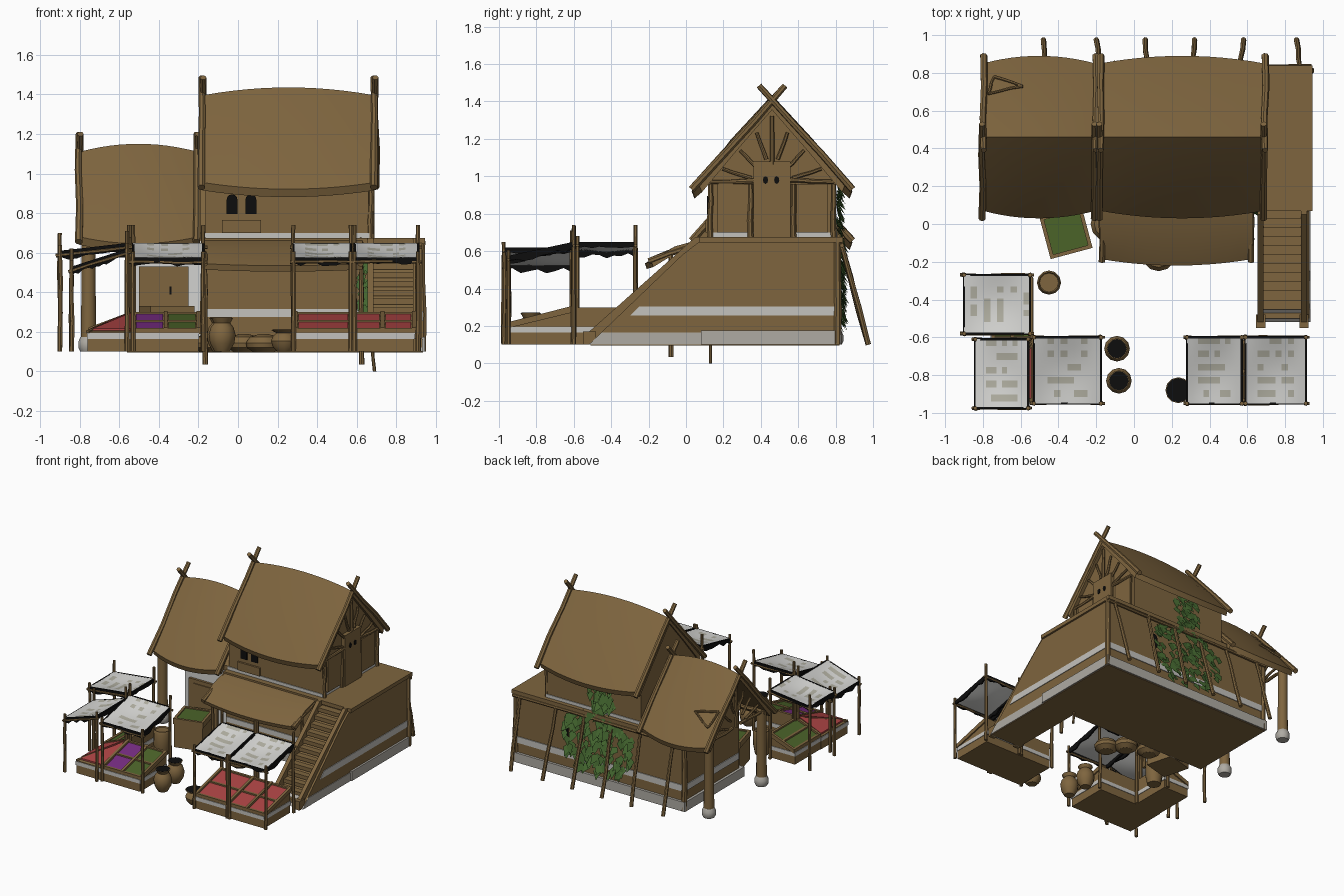
import bpy, bmesh, math, random
from mathutils import Vector, Matrix

if "Cube" in bpy.data.objects:
    bpy.data.objects.remove(bpy.data.objects["Cube"])
random.seed(4)

def mat(name, r, g, b):
    m = bpy.data.materials.new(name)
    m.diffuse_color = (r, g, b, 1)
    m.use_nodes = True
    m.node_tree.nodes["Principled BSDF"].inputs["Base Color"].default_value = m.diffuse_color
    return m

BROWN = mat("timber_brown", .21, .13, .049)
GREY = mat("stone_grey", .43, .41, .37)
LIME = mat("limewash_band", .55, .54, .51)
WHITE = mat("canvas_white", .65, .65, .63)
STAIN = mat("canvas_stain", .43, .42, .35)
BLACK = mat("soot_black", .004, .004, .004)
RED = mat("produce_red", .40, .055, .055)
PURPLE = mat("produce_purple", .18, .025, .22)
GREEN = mat("produce_green", .07, .125, .022)
LEAF = mat("leaf_green", .06, .14, .03)

def finish(name, bm, m, smooth=True):
    bmesh.ops.recalc_face_normals(bm, faces=bm.faces)
    me = bpy.data.meshes.new(name)
    bm.to_mesh(me)
    bm.free()
    me.materials.append(m)
    if smooth:
        me.polygons.foreach_set("use_smooth", [True] * len(me.polygons))
        me.set_sharp_from_angle(angle=math.radians(35))
    ob = bpy.data.objects.new(name, me)
    bpy.context.collection.objects.link(ob)
    return ob

def loft(name, rings, m):
    """Skin a list of closed rings and cap both ends."""
    bm = bmesh.new()
    vs = [[bm.verts.new(p) for p in r] for r in rings]
    n = len(rings[0])
    for a, b in zip(vs, vs[1:]):
        for i in range(n):
            bm.faces.new((a[i], a[(i + 1) % n], b[(i + 1) % n], b[i]))
    bm.faces.new(vs[0])
    bm.faces.new(vs[-1])
    return finish(name, bm, m)

def box(name, x0, x1, y0, y1, z0, z1, m=BROWN):
    return loft(name, [[(x0, y0, z), (x1, y0, z), (x1, y1, z), (x0, y1, z)] for z in (z0, z1)], m)

def prism(name, x0, x1, yz, m=BROWN):
    return loft(name, [[(x, y, z) for y, z in yz] for x in (x0, x1)], m)

def pole(name, a, b, r=.014, m=BROWN, wob=.005, sides=7):
    a, b = Vector(a), Vector(b)
    q = (b - a).to_track_quat('Z', 'Y')
    rings = []
    for k in range(4):
        c = a.lerp(b, k / 3)
        if k in (1, 2):
            c += Vector([random.uniform(-wob, wob) for _ in range(3)])
        rr = r * (1 - .06 * k)
        rings.append([c + q @ Vector((rr * math.cos(t), rr * math.sin(t), 0))
                      for t in (i * math.tau / sides for i in range(sides))])
    return loft(name, rings, m)

def lathe(name, x, y, prof, m=BROWN, n=12):
    return loft(name, [[(x + r * math.cos(t), y + r * math.sin(t), z)
                        for t in (i * math.tau / n for i in range(n))] for r, z in prof], m)

# ---- lower storey, base and deck
box("lower_hall", -.17, .93, .09, .81, .12, .65)
box("wing_room", -.55, -.16, .12, .81, .12, .70)
box("stone_base", -.57, .945, .08, .83, .10, .175, GREY)
box("floor_underside", -.56, .935, .09, .82, .095, .10)
box("deck", -.18, .945, .07, .84, .645, .675)
box("side_wall_band", .93, .935, .1, .8, .255, .305, LIME)
box("front_wall_band", -.16, .66, .084, .09, .275, .315, LIME)
box("back_wall_band", -.55, .93, .81, .816, .25, .30, LIME)
box("wing_side_band", -.556, -.55, .13, .80, .25, .30, LIME)
box("wing_plaster", -.545, -.18, .114, .12, .18, .66, WHITE)
for i, x in enumerate((-.55, .93)):
    pole(f"back_corner_post_{i}", (x, .81, .1), (x, .81, .66), .022)
# wing door
box("wing_door_frame", -.50, -.25, .095, .116, .12, .53)
box("wing_door", -.455, -.28, .088, .10, .14, .50)
box("wing_door_handle", -.345, -.335, .084, .09, .39, .43, BLACK)

# ---- stair
prism("stair_body", .67, .90, [(-.50, .10), (.04, .60), (.10, .60), (.10, .10)])
prism("stair_base", .665, .935, [(-.52, .10), (-.45, .165), (.10, .165), (.10, .10)], GREY)
box("stair_underside", .67, .93, -.51, .09, .095, .10)
for i in range(12):
    y, z = -.50 + i * .048, .145 + i * .0445
    box(f"stair_step_{i}", .68, .89, y, y + .055, z - .03, z)
for i, x in enumerate((.655, .885)):
    prism(f"stair_stringer_{i}", x, x + .03, [(-.55, .10), (-.54, .15), (.05, .675), (.10, .675), (.10, .10)])
    box(f"stair_newel_{i}", x - .01, x + .04, -.55, -.48, .10, .17)
prism("stair_side_wall", .90, .93, [(-.50, .12), (-.02, .58), (.07, .65), (.10, .65), (.10, .12)])
prism("stair_side_band", .93, .935, [(-.30, .255), (-.25, .305), (.10, .305), (.10, .255)], LIME)

# ---- upper storey with gable
prism("upper_hall", -.165, .66, [(.12, .66), (.80, .66), (.80, .985), (.46, 1.375), (.12, .985)])
box("upper_skirting", -.17, .665, .114, .806, .675, .70, LIME)
box("gable_door", .66, .69, .36, .56, .675, 1.08)
for i, y in enumerate((.425, .485)):
    lathe(f"gable_peephole_{i}", 0, 0, [(.014, 0), (.014, .006)], BLACK, 8).matrix_world = \
        Matrix.Translation((.688, y, .98)) @ Matrix.Rotation(math.pi / 2, 4, 'Y') @ Matrix.Diagonal((1.5, 1, 1, 1))
for i, y in enumerate((.165, .59)):
    box(f"gable_panel_{i}", .66, .675, y, y + .17, .70, .96)
for i, y in enumerate((.13, .345, .575, .79)):
    pole(f"gable_post_{i}", (.67, y, .67), (.67, y, .96), .016)

def truss(tag, x, z0, rise, ys):
    # tie beam, king post and fanned struts, mirrored about the ridge line
    pole(f"{tag}_king_post", (x, .46, z0), (x, .46, z0 + rise * .95), .014)
    for s in (-1, 1):
        pole(f"{tag}_tie_{s}", (x, .46 + s * .05, z0 + .01), (x, .46 + s * ys, z0), .014)
        for k, t in enumerate((.25, .52, .8)):
            pole(f"{tag}_strut_{s}_{k}", (x, .46 + s * (.03 + .04 * k), z0 + .02 + .05 * (2 - k)),
                 (x, .46 + s * ys * t, z0 + rise * (1 - t) * .95), .011)
truss("main_gable", .675, .97, .37, .33)
truss("wing_gable", -.765, .69, .36, .34)
prism("wing_gable_wall", -.55, -.165, [(.12, .66), (.80, .66), (.80, .70), (.46, 1.09), (.12, .70)])

def arch_window(name, x, y, z, w, h):
    pts = [(x - w / 2, z), (x + w / 2, z)] + [
        (x + w / 2 * math.cos(t), z + h - w / 2 + w / 2 * math.sin(t)) for t in (k * math.pi / 6 for k in range(7))]
    loft(name, [[(px, yy, pz) for px, pz in pts] for yy in (y, y + .008)], BLACK)
arch_window("front_window_left", -.03, .112, .795, .055, .10)
arch_window("front_window_right", .065, .112, .795, .055, .10)
arch_window("back_window", .49, .811, .42, .05, .10)
box("window_box", -.08, .115, .105, .12, .70, .765)

# ---- thatched roofs: one cross-section swept along x, swelling in the middle
def roof(name, x0, x1, ridge, eave, n=12, t=.04):
    rings = []
    for i in range(n + 1):
        u = 2 * i / n - 1
        b = .04 * (1 - u * u)
        y0, ze, zr = .07 - b, eave - b * .85, ridge + b
        ym, zm = (y0 + .46) / 2 - .006, (ze + zr) / 2 + .006 + b * .3
        half = [(y0, ze), (ym, zm), (.46, zr)]
        out = half + [(.92 - y, z) for y, z in half[1::-1]]
        inn = [(y + (.015 if y < .45 else -.015 if y > .47 else 0), z - t) for y, z in out[::-1]]
        rings.append([(x0 + (x1 - x0) * i / n, y, z) for y, z in out + inn])
    loft(name, rings, BROWN)
    for k, x in enumerate((x0, x1)):
        for s in (-1, 1):
            pole(f"{name}_crossed_pole_{k}_{s}", (x + s * .004, .46 + s * .43, eave - .025),
                 (x + s * .004, .46 - s * .07, ridge + .09), .02)
roof("main_roof", -.18, .69, 1.395, .955)
roof("wing_roof", -.80, -.205, 1.11, .68)
pts = [(-.77, .69, .90), (-.74, .78, .80), (-.59, .73, .87)]
for i in range(3):
    pole(f"roof_stick_{i}", pts[i], pts[(i + 1) % 3], .009)

# wing porch pillars
for i, y in enumerate((.13, .79)):
    lathe(f"porch_pillar_{i}", -.755, y, [(.04, .13), (.036, .4), (.036, .70)])
    lathe(f"porch_pillar_base_{i}", -.755, y, [(.042, .10), (.052, .12), (.052, .15), (.04, .175)], GREY)
    pole(f"porch_beam_{i}", (-.79, y, .685), (-.53, y, .685), .018)

# ---- front awning
rings = []
for i in range(11):
    u = i / 5 - 1
    b = .035 * (1 - u * u)
    rings.append([(.225 + .405 * u, y, z) for y, z in (
        (-.185 - b, .545 - b * .3), (-.06, .625), (.10, .67), (.10, .63), (-.06, .585), (-.175 - b, .515 - b * .3))])
loft("awning_roof", rings, BROWN)
for i, x in enumerate((-.17, .62)):
    pole(f"awning_rafter_{i}", (x, -.20, .545), (x, .12, .665), .017)
    pole(f"awning_post_{i}", (x + .005, -.08, .035), (x, -.08, .60), .014)
pole("crooked_root", (.69, .13, 0), (.67, .12, .25), .009)

# ---- leaning poles and top rail at the back
for i, x in enumerate((-.48, -.20, .06, .32, .58, .86)):
    pole(f"leaning_pole_{i}", (x, .975, .10), (x + random.uniform(-.03, .03), .825, .66), .015)
pole("back_rail", (-.55, .835, .63), (.94, .835, .63), .014)

# ---- ivy: overlapping leaves scattered in an oval patch
def ivy(name, x0, x1, z0, z1, y, s, n, size=1):
    bm = bmesh.new()
    for _ in range(n):
        cx, cz = random.uniform(x0, x1), random.uniform(z0, z1)
        if ((cx - (x0 + x1) / 2) / (x1 - x0) * 2) ** 2 + ((cz - (z0 + z1) / 2) / (z1 - z0) * 2) ** 2 > 1.15:
            continue
        r, a = size * random.uniform(.034, .046), random.uniform(-.6, .6)
        q = Matrix.Rotation(a, 3, 'Y') @ Matrix.Rotation(s * random.uniform(.1, .5), 3, 'X')
        c = Vector((cx, y + s * random.uniform(.008, .03), cz))
        bm.faces.new([bm.verts.new(c + q @ Vector(p)) for p in
                      ((0, 0, r), (r * .8, 0, r * .3), (0, s * .008, -r * 1.2), (-r * .8, 0, r * .3))])
    finish(name, bm, LEAF, False)
ivy("back_ivy", -.10, .50, .20, .66, .815, 1, 170)
ivy("back_ivy_upper", .08, .28, .66, .95, .80, 1, 55)
ivy("front_ivy", .61, .66, .30, .56, .09, -1, 25, .7)

# ---- market stalls
def canopy(name, x0, x1, y0, y1, zf, alongx=True):
    n, rings = 10, []
    for i in range(n + 1):
        u = i / n
        top = []
        for j in range(n + 1):
            v = j / n
            sag = -.025 * math.sin(math.pi * u) * math.sin(math.pi * v)
            top.append((x0 + (x1 - x0) * u, y0 + (y1 - y0) * v, zf(u, v) + sag))
        rings.append(top + [(x, y, z - .008) for x, y, z in top[::-1]])
    ob = loft(name, rings, WHITE)
    ob.data.materials.append(STAIN)
    ob.data.materials.append(BLACK)
    for p in ob.data.polygons:
        u, v = (p.center.x - x0) / (x1 - x0), (p.center.y - y0) / (y1 - y0)
        a, b = (u, v) if alongx else (v, u)
        if abs(p.normal.z) < .5:
            p.material_index = 2
        elif p.normal.z > 0 and .2 < a < .8 and int(b * 10) % 2 and random.random() < .6:
            p.material_index = 1
    # ragged dark hem, thin poles under the edges and corner posts
    for k, (a, b) in enumerate((((0, 0), (1, 0)), ((0, 1), (1, 1)), ((0, 0), (0, 1)), ((1, 0), (1, 1)))):
        P = [Vector((x0 + (x1 - x0) * u, y0 + (y1 - y0) * v, zf(u, v))) for u, v in (a, b)]
        d = (P[1] - P[0]).normalized().cross(Vector((0, 0, 1))) * .006
        hem = []
        for i in range(9):
            p, drop = P[0].lerp(P[1], i / 8), Vector((0, 0, random.uniform(.02, .05)))
            hem.append([p + d, p - d, p - d - drop, p + d - drop])
        loft(f"{name}_hem_{k}", hem, BLACK)
        e = (P[1] - P[0]) * .06
        if k < 2:
            lower = Vector((0, 0, .022))
            pole(f"{name}_bar_{k}", P[0] - e - lower, P[1] + e - lower, .01)
            for c, p in enumerate(P):
                pole(f"{name}_post_{k}_{c}", (p.x, p.y, .10), (p.x, p.y, p.z + (.03 if k == 0 else .09)), .013)

front = lambda u, v: .575 + .075 * v
canopy("canopy_back_left", -.90, -.55, -.58, -.27, lambda u, v: .61 + .04 * u, False)
canopy("canopy_left", -.84, -.56, -.975, -.61, lambda u, v: .53 + .09 * u)
canopy("canopy_mid", -.53, -.175, -.95, -.60, front)
canopy("canopy_right_a", .28, .57, -.95, -.60, front)
canopy("canopy_right_b", .59, .91, -.95, -.60, front)

def counter(name, cx, cy, w, d, rot, trays):
    # sloped counter built facing front, then turned into place
    z = lambda y: .21 + .085 * (y + d / 2) / d
    h, k = w / 2, len(trays)
    obs = [prism(name, -h, h, [(-d / 2, .10), (-d / 2, .20), (d / 2, .285), (d / 2, .10)]),
           prism(name + "_band", -h - .004, h + .004, [(-d / 2 - .004, .165), (-d / 2 - .004, .195),
                                                     (d / 2 + .004, .195), (d / 2 + .004, .165)], LIME)]
    for i, m in enumerate(trays):
        a, b = -h + w * i / k + .015, -h + w * (i + 1) / k - .015
        for j, (y0, y1) in enumerate(((-d / 2 + .02, -.01), (.01, d / 2 - .02))):
            obs.append(prism(f"{name}_produce_{i}_{j}", a, b, [(y0, z(y0) - .02), (y0, z(y0)), (y1, z(y1)), (y1, z(y1) - .02)], m))
    for i in range(k + 1):
        x = -h + w * i / k
        obs.append(prism(f"{name}_divider_{i}", x - .01, x + .01, [(-d / 2, .19), (-d / 2, .222), (d / 2, .305), (d / 2, .27)]))
    for i, y in enumerate((-d / 2 + .01, 0, d / 2 - .01)):
        obs.append(box(f"{name}_rail_{i}", -h, h, y - .01, y + .01, z(y) - .025, z(y) + .008))
    for o in obs:
        o.matrix_world = Matrix.Translation((cx, cy, 0)) @ Matrix.Rotation(rot, 4, 'Z')
counter("counter_mid", -.365, -.78, .33, .33, 0, [PURPLE, GREEN])
counter("counter_back_left", -.645, -.45, .32, .22, -math.pi / 2, [GREEN])
counter("counter_right_a", .43, -.78, .28, .33, 0, [RED])
counter("counter_right_b", .73, -.78, .32, .33, 0, [RED, RED])
# hipped corner counter joining the two left stalls, red on both slopes
box("corner_counter", -.76, -.53, -.945, -.61, .10, .20)
box("corner_counter_band", -.764, -.53, -.949, -.606, .165, .195, LIME)
A, B, C, D = Vector((-.76, -.945, .20)), Vector((-.53, -.945, .20)), Vector((-.53, -.61, .295)), Vector((-.76, -.61, .20))
for tag, tri in (("front", (A, B, C)), ("side", (A, C, D))):
    mid = sum(tri, Vector()) / 3
    loft(f"corner_slope_{tag}", [tri, [Vector((p.x, p.y, .19)) for p in tri]], BROWN)
    small = [mid.lerp(p, .82) for p in tri]
    loft(f"corner_produce_{tag}", [[p + Vector((0, 0, h)) for p in small] for h in (-.004, .012)], RED)
pole("corner_hip_rail", A, C, .01)

# ---- crate of greens, turned slightly
for o in (box("crate", -.11, .11, -.11, .11, .10, .30), box("crate_greens", -.095, .095, -.095, .095, .30, .322, GREEN),
          box("crate_rim_front", -.115, .115, -.115, -.095, .285, .33), box("crate_rim_back", -.115, .115, .095, .115, .285, .33),
          box("crate_rim_left", -.115, -.095, -.115, .115, .285, .33), box("crate_rim_right", .095, .115, -.115, .115, .285, .33)):
    o.matrix_world = Matrix.Translation((-.36, -.045, 0)) @ Matrix.Rotation(math.radians(15), 4, 'Z')

# ---- pots, basket and sacks
def pot(name, x, y, r, h, mouth=.75):
    lathe(name, x, y, [(r * .55, .10), (r * .9, .10 + h * .25), (r, .10 + h * .5), (r * .85, .10 + h * .72),
                       (r * .6, .10 + h * .85), (r * (mouth + .06), .10 + h), (r * .6, .10 + h), (r * .55, .10 + h * .9)])
    lathe(name + "_mouth", x, y, [(r * .62, .10 + h * .93), (r * mouth, .102 + h)], BLACK)
pot("pot_a", -.09, -.66, .068, .17)
pot("pot_b", -.08, -.83, .068, .17)
pot("pot_c", .235, -.88, .068, .11, .95)
lathe("basket", -.45, -.31, [(.05, .10), (.062, .16), (.064, .27), (.055, .29), (.05, .28)])
for i, (x, y) in enumerate(((-.14, 0), (.03, -.06), (.13, -.16))):
    lathe(f"sack_{i}", x, y, [(.05, .095), (.085, .12), (.09, .145), (.07, .175), (.02, .19)])
